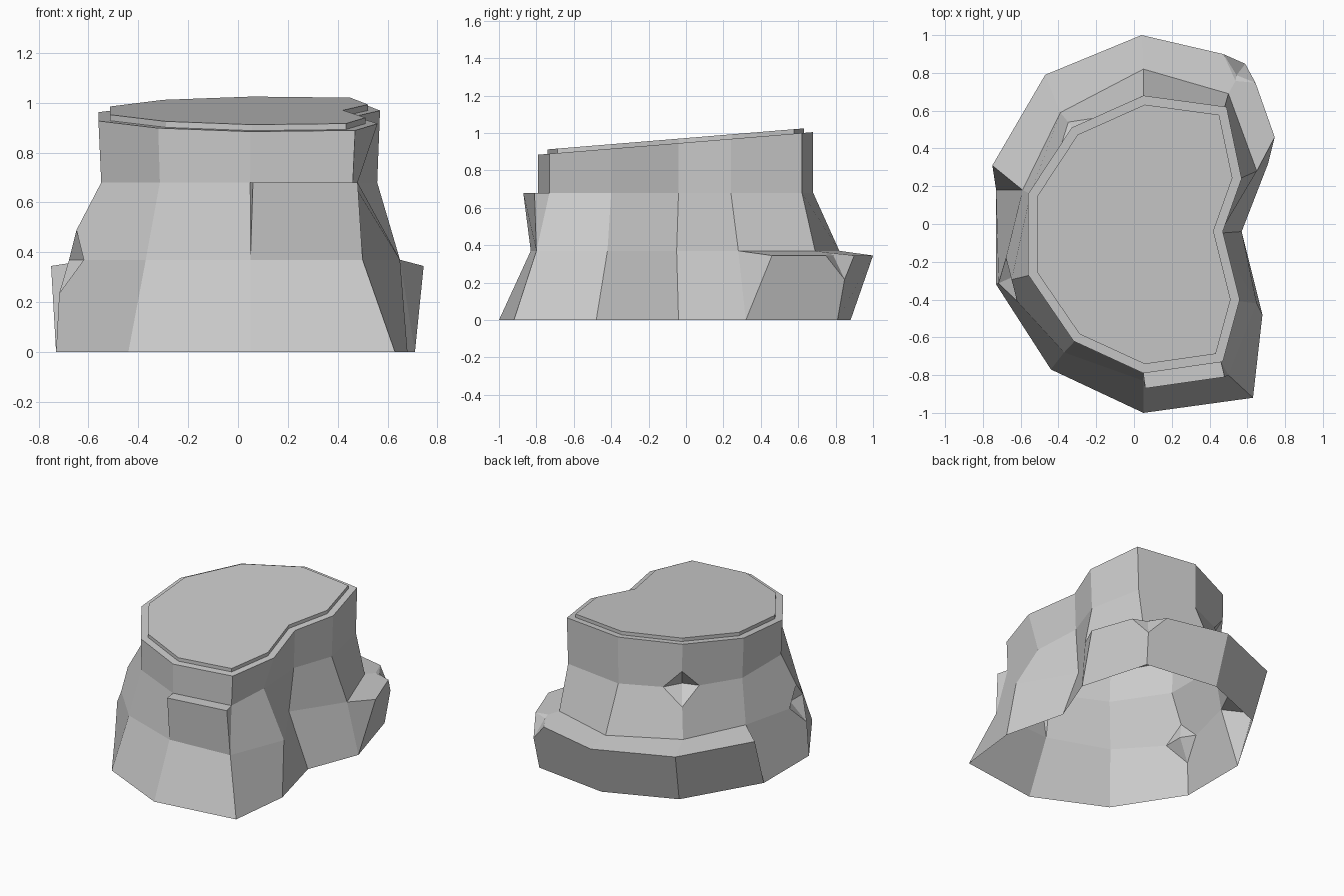
import bpy
import bmesh
from mathutils import Vector

cube = bpy.data.objects.get("Cube")
if cube:
    bpy.data.objects.remove(cube, do_unlink=True)

# One grey stone material
stone = bpy.data.materials.new("stone_grey")
stone.use_nodes = True
grey = (0.6, 0.6, 0.6, 1.0)
stone.diffuse_color = grey
stone.node_tree.nodes["Principled BSDF"].inputs["Base Color"].default_value = grey

bm = bmesh.new()


def ring(points, height):
    """Add a row of vertices; height is a number or a function of the point."""
    verts = []
    for x, y in points:
        z = height(x, y) if callable(height) else height
        verts.append(bm.verts.new((x, y, z)))
    return verts


def strip(lower, upper):
    """Bridge two equally long open rows with quads."""
    for i in range(len(lower) - 1):
        bm.faces.new((lower[i], lower[i + 1], upper[i + 1], upper[i]))


def shelf(lower, edge, inner):
    """Wall from the lower row out to an edge, then a flat step back in."""
    strip(lower, edge)
    strip(edge, inner)
    for end in (0, -1):
        bm.faces.new((lower[end], edge[end], inner[end]))


def chip(vert, size, depth):
    """Knock a faceted dent into a corner of the rock."""
    centre_target = vert.co * 1.0
    inward = Vector((-vert.co.x, -vert.co.y, 0)).normalized()
    cut = bmesh.ops.bevel(bm, geom=[vert], offset=size, offset_type='OFFSET',
                          segments=1, profile=0.5, affect='VERTICES')
    cap = min(cut["faces"],
              key=lambda f: (f.calc_center_median() - centre_target).length)
    poked = bmesh.ops.poke(bm, faces=[cap])
    poked["verts"][0].co = centre_target + inward * depth


# Kidney shaped outlines, clockwise from the back
foot_line = [(.04, .88), (.57, .81), (.71, .32), (.57, -.04), (.68, -.48),
             (.63, -.92), (.05, -1), (-.44, -.77), (-.73, -.32), (-.73, .18),
             (-.43, .69)]
waist_line = [(.05, .82), (.5, .69), (.65, .28), (.43, -.05), (.65, -.42),
              (.5, -.8), (.05, -.83), (-.37, -.68), (-.71, -.31), (-.59, .18),
              (-.39, .59)]
rim_line = [(.05, .68), (.49, .62), (.57, .24), (.47, -.04), (.56, -.4),
            (.47, -.73), (.05, -.79), (-.32, -.62), (-.56, -.27), (-.56, .16),
            (-.33, .51)]
shoulder_line = [(x * .98, y) for x, y in rim_line]
shoulder_line[4] = (.48, -.4)

waist_z, shoulder_z = .37, .68
foot = ring(foot_line, 0)
waist = ring(waist_line, waist_z)
shoulder = ring(shoulder_line, shoulder_z)
rim = ring(rim_line, lambda x, y: .949 + .082 * y)
count = len(foot)


def span(row, start, length):
    return [row[(start + i) % count] for i in range(length)]


# Lower wall: plain at the front, broad ledge round the back
strip(span(foot, 2, 8), span(waist, 2, 8))
ledge = ring([(-.75, .31), (-.47, .79), (.04, 1), (.6, .87), (.745, .46)], .345)
shelf(span(foot, 9, 5), ledge, span(waist, 9, 5))

# Middle wall: a small block steps out at the front
strip(span(waist, 6, 11), span(shoulder, 6, 11))
block = ring([(.48, -.81), (.06, -.87)], shoulder_z)
shelf(span(waist, 5, 2), block, span(shoulder, 5, 2))

# Upper wall and sloping top
strip(span(shoulder, 0, count + 1), span(rim, 0, count + 1))
top = bm.faces.new(rim)
bmesh.ops.recalc_face_normals(bm, faces=bm.faces[:])
top.normal_update()
if top.normal.z < 0:
    bmesh.ops.reverse_faces(bm, faces=bm.faces[:])

# Raised slab set in from the rim
bmesh.ops.inset_region(bm, faces=[top], thickness=.047, use_even_offset=True)
raised = bmesh.ops.extrude_face_region(bm, geom=[top])
bmesh.ops.translate(bm, vec=(0, 0, .024),
                    verts=[v for v in raised["geom"]
                           if isinstance(v, bmesh.types.BMVert)])
if top.is_valid:
    bmesh.ops.delete(bm, geom=[top], context='FACES_ONLY')

# Chipped corners
for corner, size, depth in ((waist[8], .135, .1), (ledge[3], .13, .1),
                            (shoulder[10], .12, .08)):
    chip(corner, size, depth)

mesh = bpy.data.meshes.new("rock")
bm.to_mesh(mesh)
bm.free()
mesh.materials.append(stone)
rock = bpy.data.objects.new("rock", mesh)
bpy.context.scene.collection.objects.link(rock)
